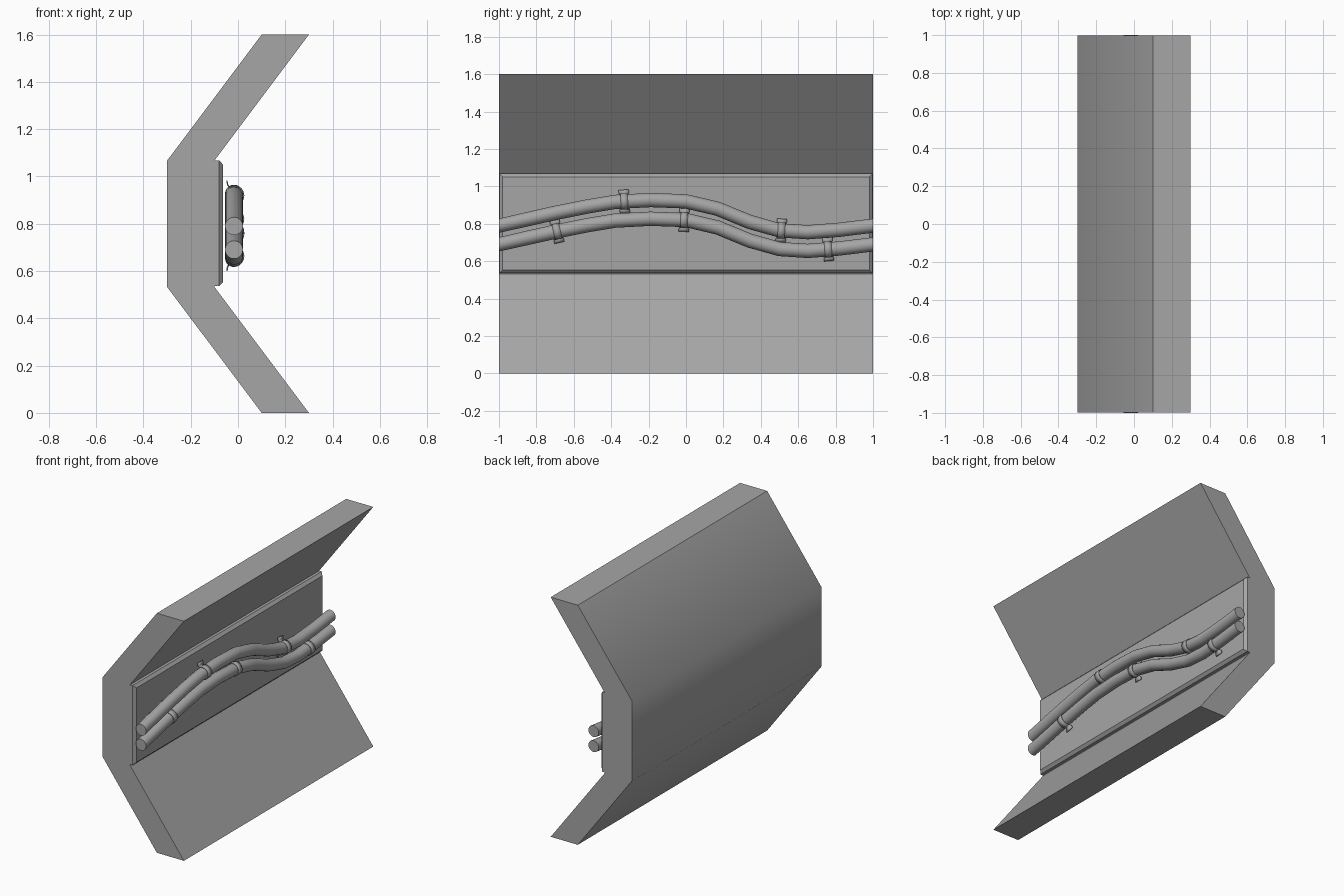
import bpy, bmesh, math
from mathutils import Vector

if "Cube" in bpy.data.objects:
    bpy.data.objects.remove(bpy.data.objects["Cube"])

grey = bpy.data.materials.new("metal grey")
grey.diffuse_color = (0.38, 0.38, 0.38, 1)
grey.use_nodes = True
grey.node_tree.nodes["Principled BSDF"].inputs["Base Color"].default_value = grey.diffuse_color


def finish(name, bm):
    bmesh.ops.recalc_face_normals(bm, faces=bm.faces)
    me = bpy.data.meshes.new(name)
    bm.to_mesh(me)
    bm.free()
    me.materials.append(grey)
    ob = bpy.data.objects.new(name, me)
    bpy.context.collection.objects.link(ob)
    return ob


def smooth(ob, angle):
    bpy.ops.object.select_all(action='DESELECT')
    ob.select_set(True)
    bpy.context.view_layer.objects.active = ob
    bpy.ops.object.shade_smooth_by_angle(angle=math.radians(angle))


def bridge(bm, rings, closed=True):
    for a, b in zip(rings, rings[1:]):
        n = len(a)
        for i in range(n if closed else n - 1):
            j = (i + 1) % n
            bm.faces.new((a[i], a[j], b[j], b[i]))


# Angled wall: folded profile extruded along y
profile = [(0.1, 0), (-0.3, 0.533), (-0.3, 1.067), (0.1, 1.6),
           (0.3, 1.6), (-0.1, 1.067), (-0.1, 0.533), (0.3, 0)]
bm = bmesh.new()
ends = [[bm.verts.new((x, y, z)) for x, z in profile] for y in (-0.999, 0.999)]
bridge(bm, ends)
for ring in ends:
    bm.faces.new(ring)
wall = finish("angled_wall", bm)
smooth(wall, 40)
for p in wall.data.polygons:        # inner faces stay flat
    if p.normal.x > 0.1:
        p.use_smooth = False

# Raised panel with a chamfered rim
bm = bmesh.new()
rings = []
for x, inset in ((-0.11, 0), (-0.08, 0), (-0.063, 0.018)):
    y, z = 0.998 - inset, 0.266 - inset
    rings.append([bm.verts.new((x, sy * y, 0.802 + sz * z))
                  for sy, sz in ((-1, -1), (1, -1), (1, 1), (-1, 1))])
bridge(bm, rings)
bm.faces.new(rings[0])
bm.faces.new(rings[-1])
finish("raised_panel", bm)

# Two wavy pipes following the same path
PATH = [(-1, 0.79), (-0.85, 0.824), (-0.69, 0.86), (-0.53, 0.892), (-0.38, 0.917),
        (-0.19, 0.927), (0.0, 0.92), (0.17, 0.88), (0.34, 0.81), (0.5, 0.765),
        (0.65, 0.755), (0.82, 0.768), (1, 0.79)]
PX, R, SIDES = -0.017, 0.038, 20


def path_at(y):
    """Height and slope angle of the path at y."""
    for (y0, z0), (y1, z1) in zip(PATH, PATH[1:]):
        if y <= y1:
            return z0 + (z1 - z0) * (y - y0) / (y1 - y0), math.atan2(z1 - z0, y1 - y0)


def pipe(name, drop):
    bm = bmesh.new()
    rings = []
    for i, (y, z) in enumerate(PATH):
        a, b = PATH[max(i - 1, 0)], PATH[min(i + 1, len(PATH) - 1)]
        t = math.atan2(b[1] - a[1], b[0] - a[0])
        if i in (0, len(PATH) - 1):
            t = 0
        ring = []
        for k in range(SIDES):
            c = 2 * math.pi * k / SIDES
            u = R * math.sin(c)
            ring.append(bm.verts.new((PX + R * math.cos(c), y - u * math.sin(t),
                                      z - drop + u * math.cos(t))))
        rings.append(ring)
    bridge(bm, rings)
    bm.faces.new(rings[0])
    bm.faces.new(rings[-1])
    smooth(finish(name, bm), 40)


pipe("upper_pipe", 0)
pipe("lower_pipe", 0.1)


# Clips: strap over the pipe with a wider flange at each end
def clip(name, y, drop):
    z, t = path_at(y)
    arc = [(PX + 0.041 * math.cos(a), 0.041 * math.sin(a), 0.019)
           for a in (math.radians(d) for d in range(-120, 121, 20))]
    foot = [(-0.047, 0.062, 0.027), (-0.044, 0.046, 0.027)]
    section = [(x, -u, w) for x, u, w in foot] + arc + foot[::-1]
    bm = bmesh.new()
    rows = [[bm.verts.new((x, y + s * w * math.cos(t) - u * math.sin(t),
                           z - drop + s * w * math.sin(t) + u * math.cos(t)))
             for x, u, w in section] for s in (-1, 1)]
    bridge(bm, rows, closed=False)
    ob = finish(name, bm)
    mod = ob.modifiers.new("thickness", 'SOLIDIFY')
    mod.thickness = 0.005
    mod.offset = 0
    smooth(ob, 30)


for i, (y, drop) in enumerate([(-0.33, 0), (0.51, 0), (-0.69, 0.1), (-0.01, 0.1), (0.76, 0.1)]):
    clip(f"pipe_clip_{i + 1}", y, drop)
